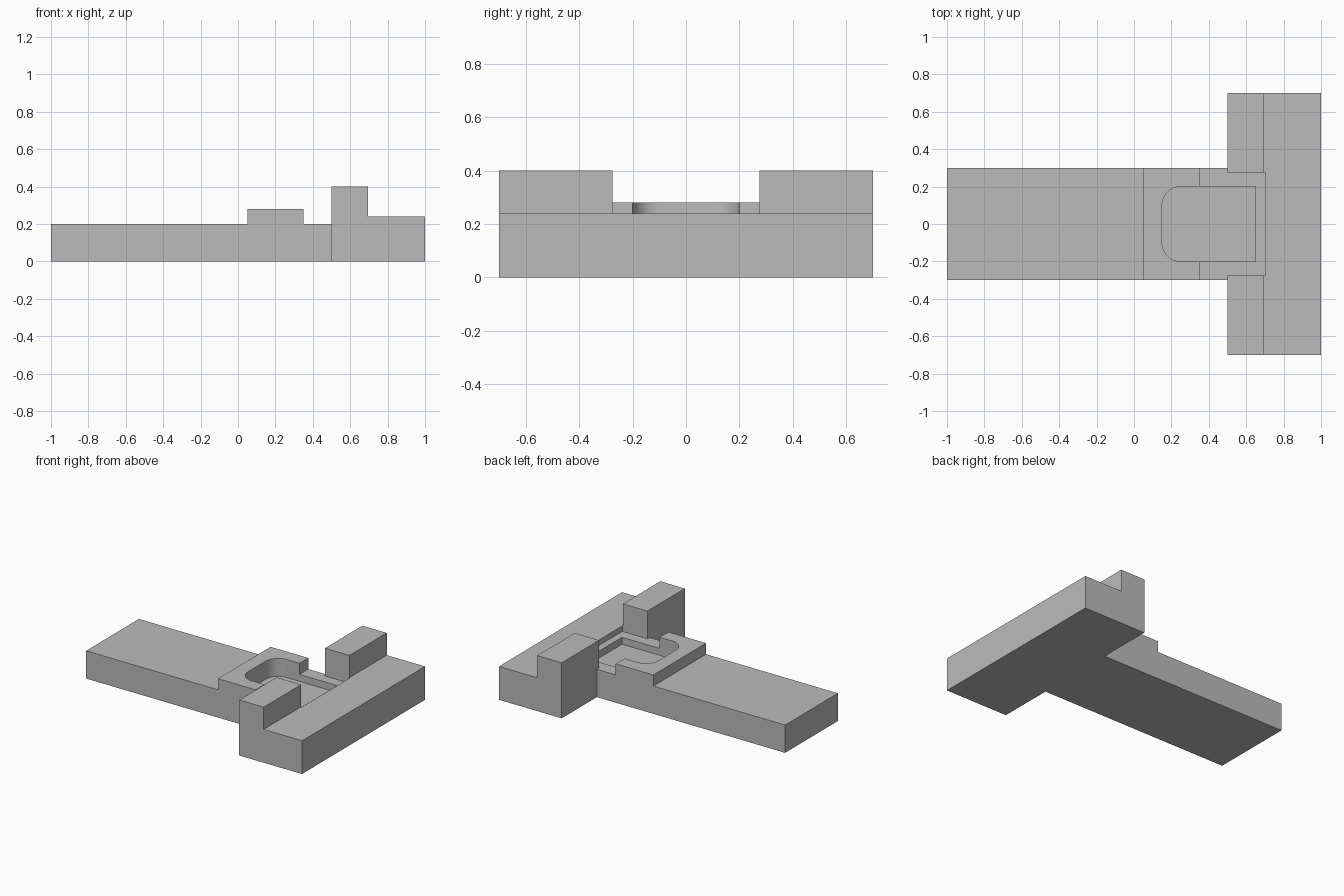
import bpy
import bmesh
import math

cube = bpy.data.objects.get("Cube")
if cube:
    bpy.data.objects.remove(cube, do_unlink=True)

grey = bpy.data.materials.new("plain grey")
grey.use_nodes = True
colour = (0.5, 0.5, 0.5, 1)
grey.diffuse_color = colour
grey.node_tree.nodes["Principled BSDF"].inputs["Base Color"].default_value = colour


def prism(name, profile, half_width, round_x=None, radius=0.1):
    """Extrude an (x, z) profile across y; optionally round the upright edges at round_x."""
    bm = bmesh.new()
    face = bm.faces.new([bm.verts.new((x, -half_width, z)) for x, z in profile])
    side = bmesh.ops.extrude_face_region(bm, geom=[face])["geom"]
    moved = [v for v in side if isinstance(v, bmesh.types.BMVert)]
    bmesh.ops.translate(bm, verts=moved, vec=(0, 2 * half_width, 0))
    if round_x is not None:
        edges = [e for e in bm.edges
                 if all(abs(v.co.x - round_x) < 1e-4 for v in e.verts)
                 and abs(e.verts[0].co.z - e.verts[1].co.z) > 1e-4]
        bmesh.ops.bevel(bm, geom=edges, offset=radius, segments=16,
                        profile=0.5, affect='EDGES')
    bmesh.ops.recalc_face_normals(bm, faces=bm.faces)
    mesh = bpy.data.meshes.new(name)
    bm.to_mesh(mesh)
    bm.free()
    mesh.materials.append(grey)
    obj = bpy.data.objects.new(name, mesh)
    bpy.context.collection.objects.link(obj)
    return obj


def box(x0, x1, z0, z1):
    return [(x0, z0), (x1, z0), (x1, z1), (x0, z1)]


def combine(target, other, operation):
    """Apply a boolean and discard the helper."""
    other.hide_render = True
    mod = target.modifiers.new("combine", 'BOOLEAN')
    mod.operation = operation
    mod.solver = 'EXACT'
    mod.object = other
    bpy.context.view_layer.objects.active = target
    bpy.ops.object.modifier_apply(modifier=mod.name)
    bpy.data.objects.remove(other, do_unlink=True)


# Stepped crossbar with a central slot that leaves two cheeks
body = prism("slotted_t_body", [(0.5, 0), (1, 0), (1, 0.24), (0.695, 0.24),
                                (0.695, 0.4), (0.5, 0.4)], 0.7)
combine(body, prism("slot_cutter", box(0.4, 0.7, 0.2, 0.6), 0.275), 'DIFFERENCE')

# Long arm with a raised block
arm = prism("arm", [(-1, 0), (0.6, 0), (0.6, 0.2), (0.35, 0.2), (0.35, 0.28),
                    (0.05, 0.28), (0.05, 0.2), (-1, 0.2)], 0.3)
combine(body, arm, 'UNION')

# Shallow pocket, rounded at its inner end
pocket = prism("pocket_cutter", box(0.15, 0.65, 0.15, 0.5), 0.2, round_x=0.15)
combine(body, pocket, 'DIFFERENCE')

# Merge leftover flat seams and smooth only the rounded corners
bm = bmesh.new()
bm.from_mesh(body.data)
bmesh.ops.remove_doubles(bm, verts=bm.verts, dist=1e-5)
bmesh.ops.dissolve_limit(bm, angle_limit=math.radians(1), verts=bm.verts, edges=bm.edges)
bm.to_mesh(body.data)
bm.free()
bpy.ops.object.select_all(action='DESELECT')
body.select_set(True)
bpy.context.view_layer.objects.active = body
bpy.ops.object.shade_smooth_by_angle(angle=math.radians(30))
